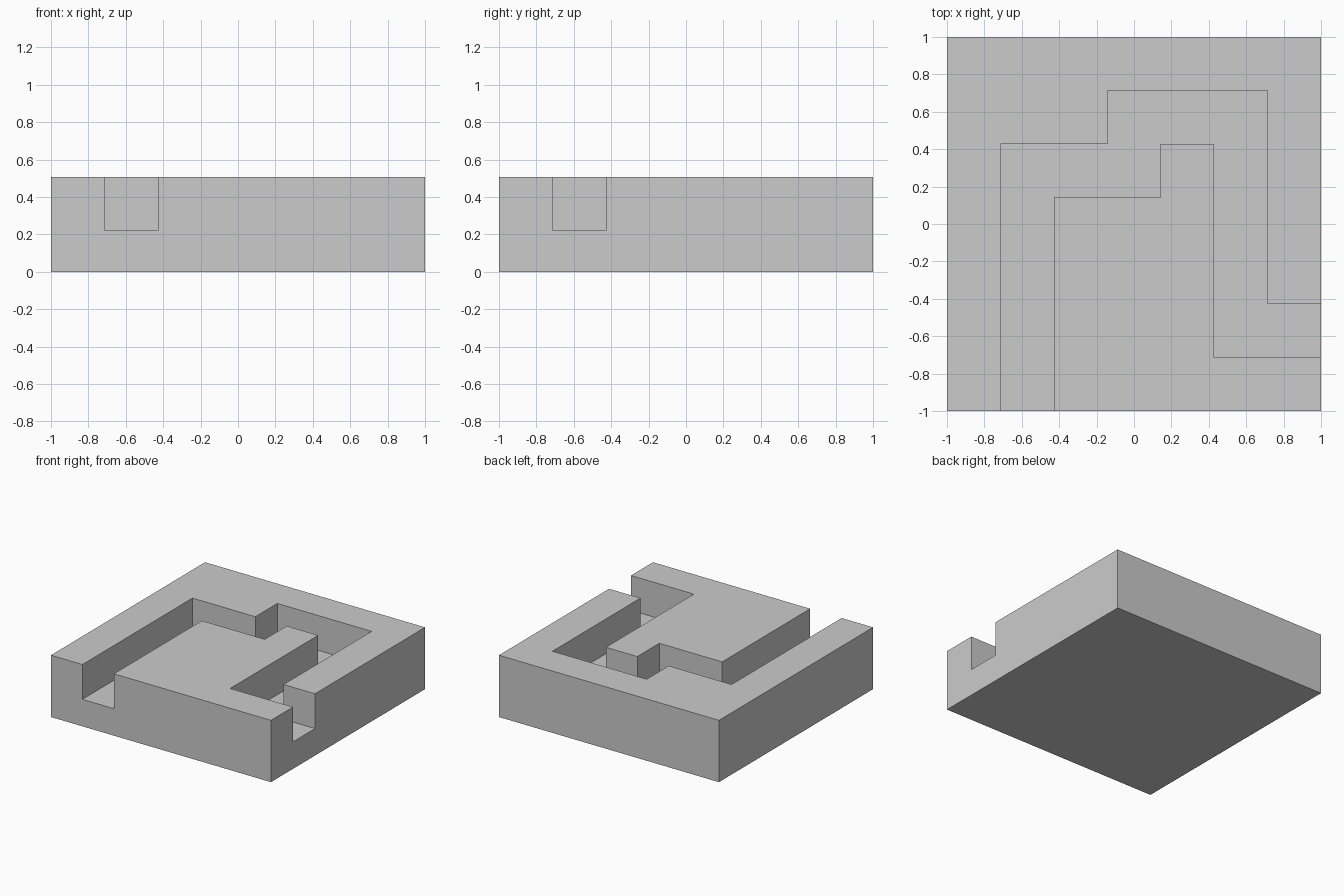
import bpy, bmesh

if "Cube" in bpy.data.objects:
    bpy.data.objects.remove(bpy.data.objects["Cube"])

U = 1 / 7           # plan grid: the block is 14 x 14 units
HEIGHT = 0.508
FLOOR = 0.222       # channel floor height


def prism(name, outline, z0, z1):
    """Extrude a plan outline (in grid units) from z0 to z1."""
    bm = bmesh.new()
    face = bm.faces.new([bm.verts.new((x * U, y * U, z0)) for x, y in outline])
    top = bmesh.ops.extrude_face_region(bm, geom=[face])["geom"]
    verts = [g for g in top if isinstance(g, bmesh.types.BMVert)]
    bmesh.ops.translate(bm, verts=verts, vec=(0, 0, z1 - z0))
    bmesh.ops.recalc_face_normals(bm, faces=bm.faces)
    mesh = bpy.data.meshes.new(name)
    bm.to_mesh(mesh)
    bm.free()
    obj = bpy.data.objects.new(name, mesh)
    bpy.context.collection.objects.link(obj)
    return obj


# Solid square block
block = prism("channel_block", [(-7, -7), (7, -7), (7, 7), (-7, 7)], 0, HEIGHT)

# Winding channel, open at the front and right sides (cutter overshoots the block)
outer = [(-5, -8), (-5, 3), (-1, 3), (-1, 5), (5, 5), (5, -3), (8, -3)]
inner = [(8, -5), (3, -5), (3, 3), (1, 3), (1, 1), (-3, 1), (-3, -8)]
cutter = prism("channel_cutter", outer + inner, FLOOR, HEIGHT + 0.2)
cutter.hide_render = True

# Cut the channel, then discard the helper
cut = block.modifiers.new("channel", 'BOOLEAN')
cut.operation = 'DIFFERENCE'
cut.solver = 'EXACT'
cut.object = cutter
bpy.context.view_layer.objects.active = block
bpy.ops.object.modifier_apply(modifier=cut.name)
bpy.data.objects.remove(cutter)
